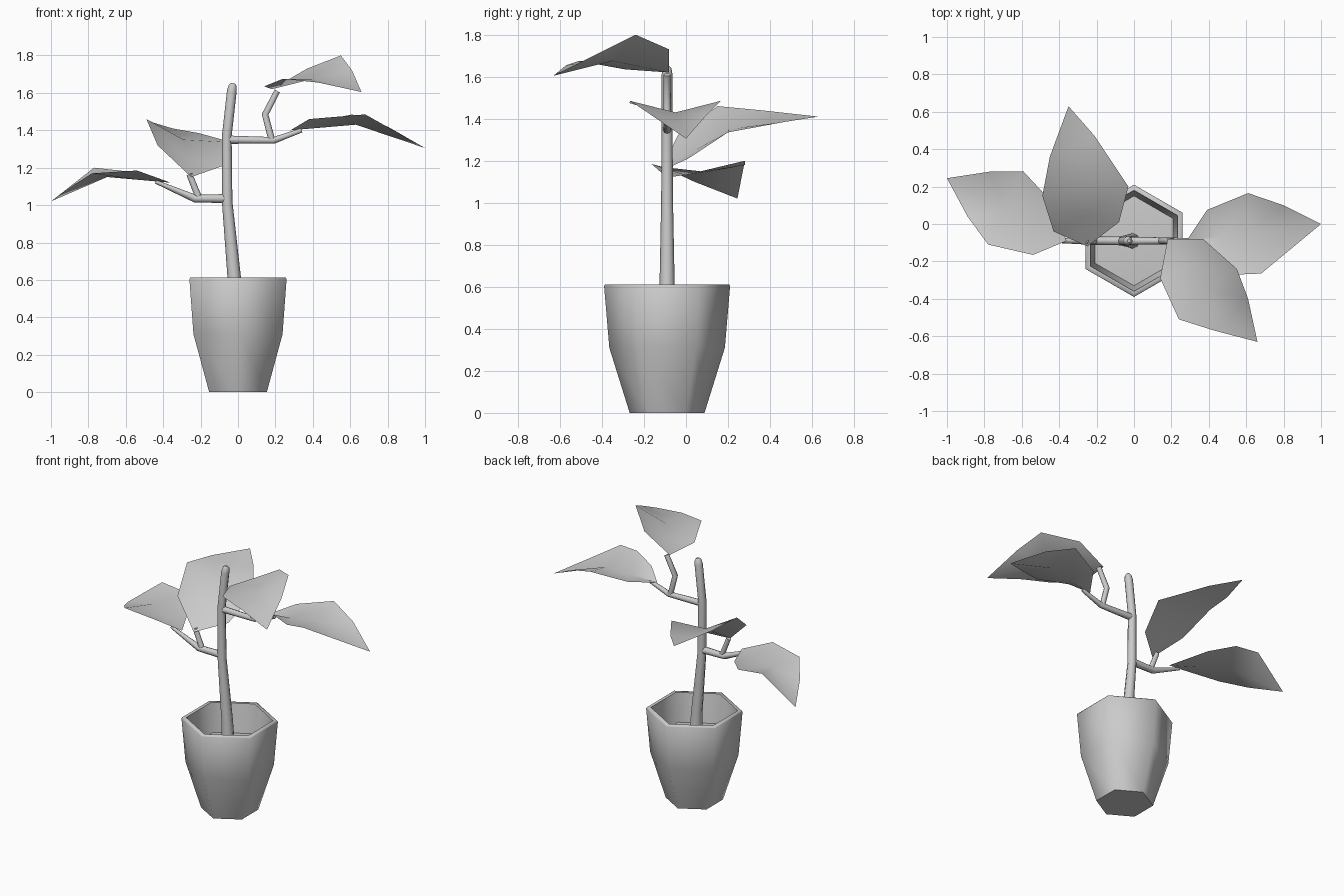
import bpy, bmesh
from math import sin, cos, pi, radians
from mathutils import Vector

if "Cube" in bpy.data.objects:
    bpy.data.objects.remove(bpy.data.objects["Cube"])

PY = -0.09  # depth of pot axis, stem and branches


def finish(obj, angle):
    bpy.ops.object.select_all(action='DESELECT')
    obj.select_set(True)
    bpy.context.view_layer.objects.active = obj
    if obj.type == 'CURVE':
        bpy.ops.object.convert(target='MESH')
    bpy.ops.object.shade_smooth_by_angle(angle=radians(angle))


def add_mesh(name, bm, angle):
    bmesh.ops.recalc_face_normals(bm, faces=bm.faces)
    mesh = bpy.data.meshes.new(name)
    bm.to_mesh(mesh)
    bm.free()
    obj = bpy.data.objects.new(name, mesh)
    bpy.context.collection.objects.link(obj)
    finish(obj, angle)
    return obj


def lathe(name, profile, sides):
    """Closed six-sided turned shape; first and last points lie on the axis."""
    bm = bmesh.new()
    rings = []
    for r, z in profile:
        if r == 0:
            rings.append([bm.verts.new((0, PY, z))] * sides)
        else:
            rings.append([bm.verts.new((r * sin(2 * pi * i / sides),
                                        PY + r * cos(2 * pi * i / sides), z))
                          for i in range(sides)])
    for a, b in zip(rings, rings[1:]):
        for i in range(sides):
            j = (i + 1) % sides
            bm.faces.new(list(dict.fromkeys((a[i], a[j], b[j], b[i]))))
    return add_mesh(name, bm, 62)


def tube(name, points):
    """Tapered tube in the branch plane; points are (x, z, radius)."""
    curve = bpy.data.curves.new(name, 'CURVE')
    curve.dimensions = '3D'
    curve.bevel_depth = 1
    curve.bevel_resolution = 2
    curve.use_fill_caps = True
    spline = curve.splines.new('POLY')
    spline.points.add(len(points) - 1)
    for p, (x, z, r) in zip(spline.points, points):
        p.co = (x, PY, z, 1)
        p.radius = r
    obj = bpy.data.objects.new(name, curve)
    bpy.context.collection.objects.link(obj)
    finish(obj, 62)


def leaf(name, base, mid, tip, left, right):
    """Leaf folded along its midrib, three points on each edge."""
    bm = bmesh.new()
    base, mid, tip = Vector(base), Vector(mid), Vector(tip)
    rib = [bm.verts.new(p) for p in
           (base, base.lerp(mid, 0.5), mid, mid.lerp(tip, 0.5), tip)]
    for edge in (left, right):
        e = [rib[0]] + [bm.verts.new(p) for p in edge] + [rib[4]]
        for i in range(4):
            bm.faces.new(list(dict.fromkeys((rib[i], rib[i + 1], e[i + 1], e[i]))))
    add_mesh(name, bm, 40)


# Hexagonal pot with hollow top and soil floor
lathe("pot", [(0, 0), (0.178, 0), (0.275, 0.31), (0.30, 0.605), (0.295, 0.612),
              (0.27, 0.612), (0.24, 0.42), (0, 0.44)], 6)

# Stem and forked branches
tube("stem", [(-0.01, 0.42, 0.042), (-0.02, 0.61, 0.036), (-0.058, 1.02, 0.028),
              (-0.06, 1.37, 0.026), (-0.033, 1.61, 0.026), (-0.028, 1.64, 0.021),
              (-0.026, 1.652, 0.01)])
tube("right_branch", [(-0.06, 1.35, 0.022), (0.19, 1.346, 0.018), (0.34, 1.40, 0.012)])
tube("right_twig", [(0.18, 1.35, 0.018), (0.145, 1.485, 0.018), (0.21, 1.61, 0.016)])
tube("left_branch", [(-0.06, 1.035, 0.024), (-0.23, 1.035, 0.021), (-0.44, 1.125, 0.01)])
tube("left_twig", [(-0.21, 1.04, 0.018), (-0.26, 1.165, 0.016)])

# Leaves
leaf("right_back_leaf", (0.28, -0.09, 1.40), (0.63, -0.05, 1.43), (1.0, 0.0, 1.305),
     [(0.39, 0.075, 1.44), (0.61, 0.165, 1.485), (0.80, 0.10, 1.42)],
     [(0.38, -0.17, 1.46), (0.56, -0.27, 1.475), (0.68, -0.265, 1.485)])
leaf("left_front_leaf", (-0.36, -0.09, 1.12), (-0.70, 0.07, 1.15), (-1.0, 0.245, 1.02),
     [(-0.47, 0.15, 1.155), (-0.59, 0.28, 1.18), (-0.77, 0.28, 1.20)],
     [(-0.54, -0.165, 1.185), (-0.78, -0.11, 1.17), (-0.89, 0.04, 1.10)])
leaf("right_front_leaf", (0.18, -0.08, 1.62), (0.40, -0.35, 1.675), (0.66, -0.63, 1.605),
     [(0.37, -0.08, 1.73), (0.55, -0.24, 1.80), (0.61, -0.40, 1.72)],
     [(0.14, -0.29, 1.635), (0.24, -0.51, 1.675), (0.43, -0.57, 1.655)])
leaf("left_back_leaf", (-0.25, -0.12, 1.15), (-0.29, 0.20, 1.35), (-0.35, 0.63, 1.41),
     [(-0.43, -0.04, 1.32), (-0.49, 0.15, 1.46), (-0.45, 0.36, 1.44)],
     [(-0.08, 0.01, 1.21), (-0.03, 0.20, 1.335), (-0.21, 0.47, 1.385)])
